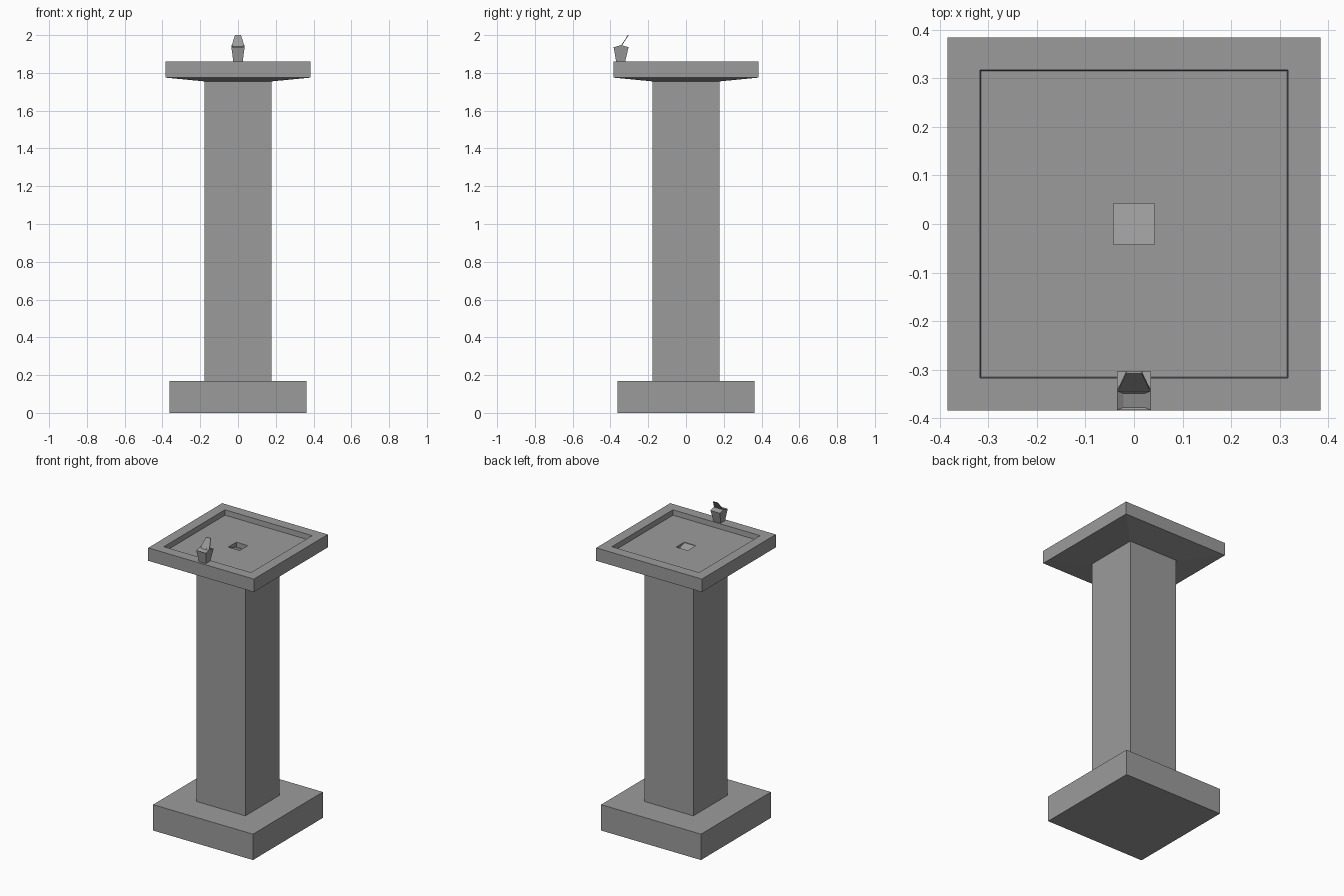
import bpy, bmesh

if "Cube" in bpy.data.objects:
    bpy.data.objects.remove(bpy.data.objects["Cube"])

stone = bpy.data.materials.new("stone grey")
stone.diffuse_color = (0.33, 0.33, 0.33, 1)
stone.use_nodes = True
stone.node_tree.nodes["Principled BSDF"].inputs["Base Color"].default_value = stone.diffuse_color


def finish(name, bm):
    bmesh.ops.recalc_face_normals(bm, faces=bm.faces)
    mesh = bpy.data.meshes.new(name)
    bm.to_mesh(mesh)
    bm.free()
    mesh.materials.append(stone)
    obj = bpy.data.objects.new(name, mesh)
    bpy.context.collection.objects.link(obj)
    return obj


def loft(bm, rings):
    """Skin a stack of four-cornered rings: (half x, y min, z at y min, y max, z at y max)."""
    loops = []
    for hx, y0, z0, y1, z1 in rings:
        corners = [(-hx, y0, z0), (hx, y0, z0), (hx, y1, z1), (-hx, y1, z1)]
        loops.append([bm.verts.new(c) for c in corners])
    for a, b in zip(loops, loops[1:]):
        for i in range(4):
            j = (i + 1) % 4
            bm.faces.new((a[i], a[j], b[j], b[i]))
    bm.faces.new(loops[0][::-1])
    return bm.faces.new(loops[-1])


def square(h, z, tilt=0.0):
    return (h, -h, z + tilt, h, z - tilt)


def square_part(name, rings):
    bm = bmesh.new()
    loft(bm, rings)
    return finish(name, bm)


# Base slab and column
square_part("base", [square(0.363, 0), square(0.363, 0.17)])
square_part("column", [square(0.178, 0.17), square(0.178, 1.755)])

# Basin: flared underside, rim, shallow recess and drain with sloping floor
square_part("basin", [
    square(0.178, 1.755), square(0.384, 1.775), square(0.384, 1.86),
    square(0.317, 1.86), square(0.315, 1.826), square(0.042, 1.826),
    square(0.042, 1.808, 0.015),
])

# Tap body: tapers outward, with a ridged top
bm = bmesh.new()
top = loft(bm, [(0.025, -0.37, 1.86, -0.322, 1.86),
                (0.035, -0.383, 1.936, -0.304, 1.936)])
sides = [e for e in top.edges if abs(e.verts[0].co.x - e.verts[1].co.x) < 1e-5]
ridge = bmesh.ops.subdivide_edges(bm, edges=sides, cuts=1)["geom_inner"]
for v in ridge:
    if isinstance(v, bmesh.types.BMVert):
        v.co.z = 1.947
bm.normal_update()

# Sunken spout opening on the front slope of the ridge
slope = max((f for f in bm.faces if f.normal.z > 0.5),
            key=lambda f: -f.calc_center_median().y)
bmesh.ops.inset_region(bm, faces=[slope], thickness=0.008)
for v in slope.verts:
    v.co.x *= 0.75
    v.co.z -= 0.006
finish("tap_body", bm)

# Splash guard: thin tapered plate leaning over the bowl
bm = bmesh.new()
loft(bm, [(0.034, -0.346, 1.942, -0.341, 1.942),
          (0.016, -0.308, 2.0, -0.303, 2.0)])
finish("splash_guard", bm)
